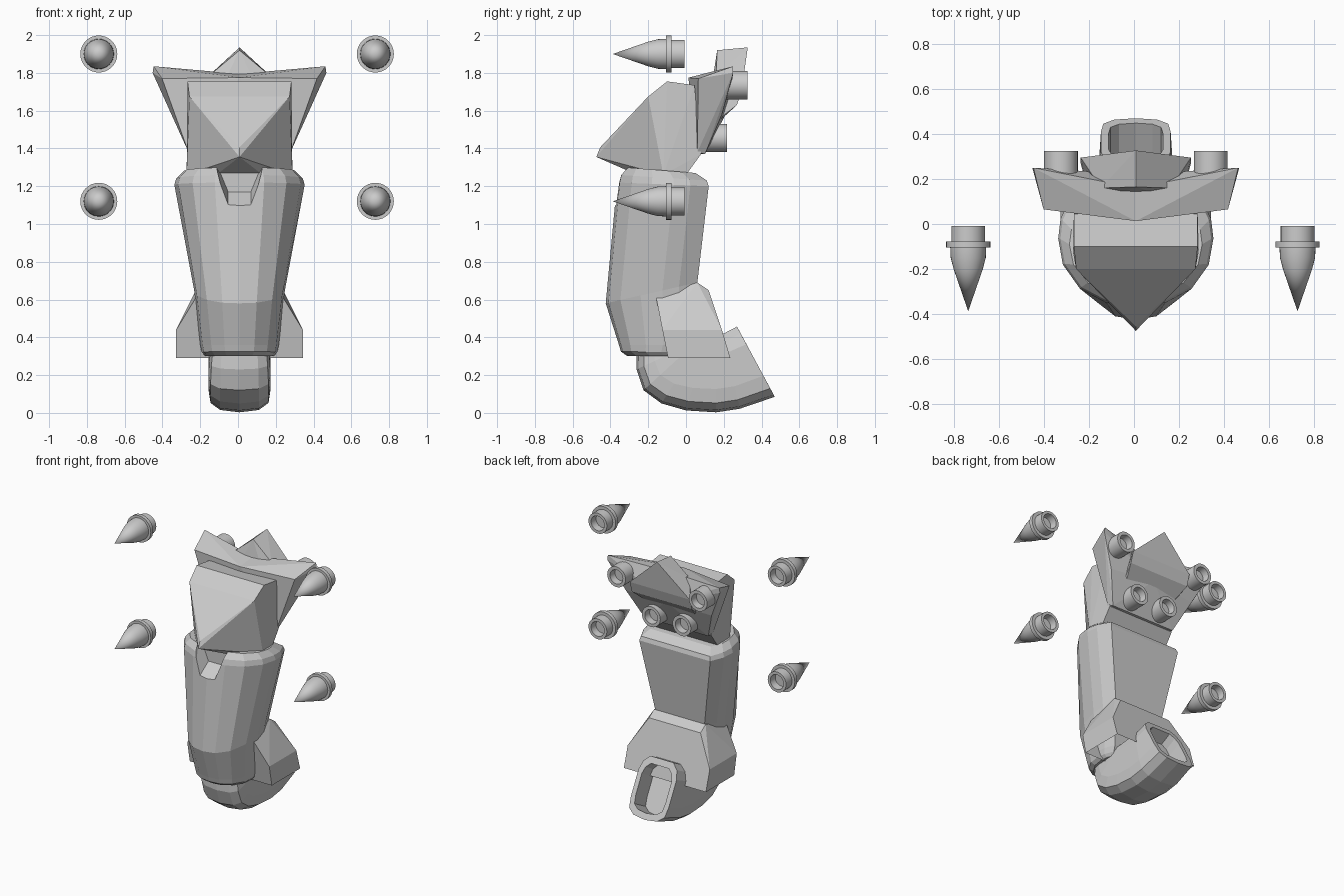
import bpy, bmesh, math
from mathutils import Vector

if "Cube" in bpy.data.objects:
    bpy.data.objects.remove(bpy.data.objects["Cube"])

CX = 0.008  # body centreline


def finish(bm, name, loc=(0, 0, 0)):
    bmesh.ops.recalc_face_normals(bm, faces=bm.faces)
    me = bpy.data.meshes.new(name)
    bm.to_mesh(me)
    bm.free()
    ob = bpy.data.objects.new(name, me)
    ob.location = loc
    bpy.context.collection.objects.link(ob)
    return ob


def hull(name, pts, mirror=True, open_below=None):
    """Convex faceted solid from a few corners, mirrored over x."""
    bm = bmesh.new()
    full = list(pts)
    if mirror:
        full += [(-x, y, z) for x, y, z in pts if abs(x) > 1e-5]
    for p in full:
        bm.verts.new(p)
    r = bmesh.ops.convex_hull(bm, input=bm.verts)
    junk = [v for v in bm.verts if not v.link_faces]
    bmesh.ops.delete(bm, geom=junk, context='VERTS')
    bmesh.ops.dissolve_limit(bm, angle_limit=math.radians(2), verts=bm.verts, edges=bm.edges)
    if open_below is not None:
        low = [f for f in bm.faces if all(v.co.z < open_below for v in f.verts)]
        bmesh.ops.delete(bm, geom=low, context='FACES')
    return finish(bm, name, (CX, 0, 0))


def loft(name, rings):
    """Skin equal-length rings of points and cap both ends."""
    bm = bmesh.new()
    vs = [[bm.verts.new(p) for p in r] for r in rings]
    n = len(rings[0])
    for a, b in zip(vs, vs[1:]):
        for i in range(n):
            j = (i + 1) % n
            bm.faces.new((a[i], a[j], b[j], b[i]))
    bm.faces.new(vs[0])
    bm.faces.new(vs[-1])
    return finish(bm, name, (CX, 0, 0))


def lathe(name, prof, loc, seg=32):
    """Revolve (radius, y) profile about the y axis."""
    bm = bmesh.new()
    vs = [bm.verts.new((r, y, 0)) for r, y in prof]
    es = [bm.edges.new(e) for e in zip(vs, vs[1:])]
    bmesh.ops.spin(bm, geom=vs + es, cent=(0, 0, 0), axis=(0, 1, 0),
                   angle=2 * math.pi, steps=seg, use_merge=True)
    bmesh.ops.remove_doubles(bm, verts=bm.verts, dist=1e-4)
    ob = finish(bm, name, loc)
    bpy.ops.object.select_all(action='DESELECT')
    ob.select_set(True)
    bpy.context.view_layer.objects.active = ob
    bpy.ops.object.shade_smooth_by_angle(angle=math.radians(30))
    return ob


def mirrored(half):
    """Half outline starting and possibly ending on the axis -> closed outline."""
    return half + [(-x, y) for x, y in reversed(half) if abs(x) > 1e-5]


# floating darts and back thrusters
dart = [(0, -.388), (.065, -.2), (.078, -.15), (.08, -.105), (.098, -.105), (.098, -.077),
        (.075, -.077), (.075, -.008), (.054, -.008), (.05, -.06), (0, -.06)]
nozzle = [(0, -.15), (.075, -.15), (.075, 0), (.052, 0), (.047, -.05), (0, -.05)]
for s, side in ((-1, "left"), (1, "right")):
    for z, lv in ((1.9, "upper"), (1.12, "lower")):
        lathe(f"dart_{lv}_{side}", dart, (s * .732 - .005, 0, z))
    lathe(f"thruster_upper_{side}", nozzle, (CX + s * .333, .325, 1.735))
    lathe(f"thruster_lower_{side}", nozzle, (CX + s * .125, .217, 1.455))

# pointed chest
hull("chest", [(.275, -.1, 1.755), (.275, .045, 1.735), (.265, -.2, 1.675),
               (0, -.455, 1.405), (0, -.475, 1.355), (.11, -.28, 1.27),
               (.28, -.12, 1.26), (.27, .0, 1.26), (.27, .08, 1.37)])

# swept shoulder wings, one hull per side
for s, side in ((-1, "left"), (1, "right")):
    pts = [(0, .013, 1.775), (0, .16, 1.795), (.41, .065, 1.77), (.455, .25, 1.835),
           (.46, .25, 1.80), (.35, .19, 1.58), (.27, .06, 1.38), (.26, .10, 1.37),
           (0, .05, 1.37), (0, .10, 1.37), (0, .22, 1.60)]
    hull(f"wing_{side}", [(x * s, y, z) for x, y, z in pts], mirror=False)

# peaked backpack
hull("backpack", [(0, .165, 1.92), (0, .327, 1.935), (.155, .16, 1.79), (.245, .295, 1.71),
                  (.245, .27, 1.63), (.2, .16, 1.53), (.2, .1, 1.5)])

# belly: D-shaped shell, rounded front and flat back
d_half = [(0, 0), (.38, .03), (.72, .16), (.94, .38), (1, .62), (.97, .8), (.84, 1)]
belly = []
for w, yf, yb, zf, zb in ((.18, -.31, .0, .30, .30), (.2, -.345, .0, .325, .32),
                          (.208, -.355, .02, .36, .36), (.24, -.425, .06, .58, .69),
                          (.345, -.365, .12, 1.22, 1.20), (.335, -.355, .11, 1.26, 1.23),
                          (.295, -.32, .05, 1.30, 1.27)):
    belly.append([(x * w, yf + t * (yb - yf), zf + t * (zb - zf)) for x, t in mirrored(d_half)])
body = loft("belly", belly)

# notch cut in the front of the collar
cut = hull("notch_cutter", [(.145, -.46, 1.34), (.06, -.46, 1.04), (.13, -.27, 1.34), (.06, -.27, 1.17)])
cut.hide_render = True
cut.hide_viewport = True
m = body.modifiers.new("notch", 'BOOLEAN')
m.operation = 'DIFFERENCE'
m.solver = 'EXACT'
m.object = cut

# hip skirt, open underneath
hull("hip_skirt", [(.225, -.16, .62), (.335, -.125, .44), (.335, -.095, .29), (.335, .19, .44),
                   (.335, .235, .29), (.21, .06, .69), (.21, .12, .65)], open_below=.3)

# curled tail with hollow end
t_half = [(0, 0), (.62, .03), (.93, .12), (1, .3), (1, .75), (.88, .9), (.6, 1)]
tail = []
for w, b, t in ((.15, (-.26, .36), (.05, .37)), (.16, (-.262, .23), (.06, .38)),
                (.165, (-.225, .12), (.07, .39)), (.165, (-.13, .05), (.09, .4)),
                (.165, (.0, .013), (.12, .41)), (.165, (.16, .003), (.16, .415)),
                (.165, (.285, .022), (.2, .42)), (.155, (.47, .085), (.27, .457))):
    tail.append([(x * w, b[0] + k * (t[0] - b[0]), b[1] + k * (t[1] - b[1]))
                 for x, k in mirrored(t_half)])
end = [Vector(p) for p in tail[-1]]
mid = Vector((0, .372, .268))
inner = [mid + (p - mid) * .78 for p in end]
tail.append(inner)
tail.append([p + Vector((0, -.13, -.07)) for p in inner])
loft("tail", tail)
